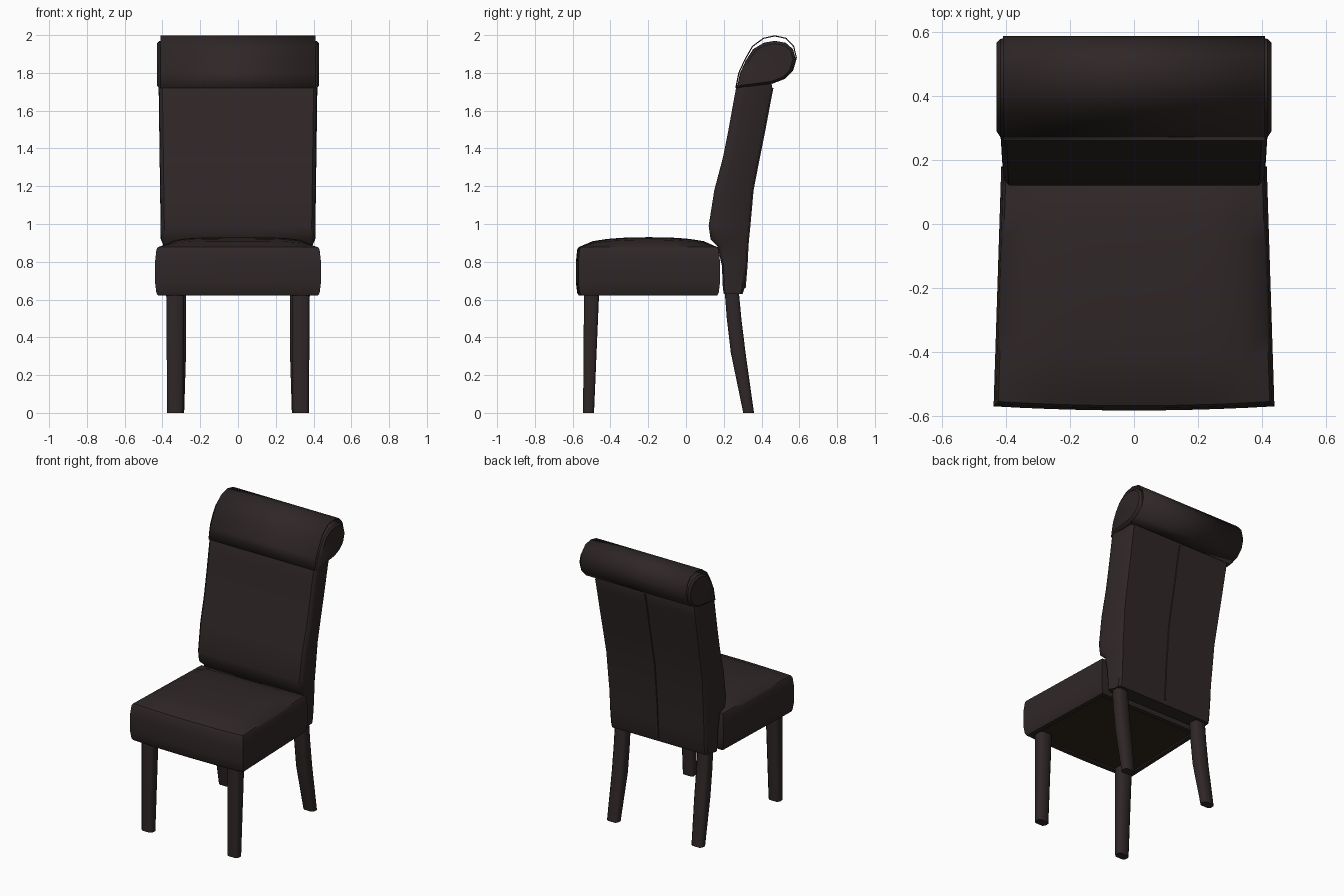
import bpy, bmesh, math
from mathutils import Vector

if "Cube" in bpy.data.objects:
    bpy.data.objects.remove(bpy.data.objects["Cube"])


def material(name, rgb):
    m = bpy.data.materials.new(name)
    m.diffuse_color = (*rgb, 1)
    m.use_nodes = True
    m.node_tree.nodes["Principled BSDF"].inputs["Base Color"].default_value = m.diffuse_color
    return m


LEATHER = material("dark brown leather", (0.029, 0.020, 0.020))
LINING = material("olive brown lining", (0.031, 0.021, 0.010))


def finish(bm, name, mats=(LEATHER,), angle=35):
    bmesh.ops.recalc_face_normals(bm, faces=bm.faces)
    me = bpy.data.meshes.new(name)
    bm.to_mesh(me)
    bm.free()
    ob = bpy.data.objects.new(name, me)
    bpy.context.collection.objects.link(ob)
    for m in mats:
        me.materials.append(m)
    bpy.ops.object.select_all(action='DESELECT')
    ob.select_set(True)
    bpy.context.view_layer.objects.active = ob
    bpy.ops.object.shade_smooth_by_angle(angle=math.radians(angle))
    return ob


def loft(name, rings, closed=True, angle=35):
    """Skin a list of equal-length point rings; closed rings get end caps."""
    bm = bmesh.new()
    vs = [[bm.verts.new(p) for p in r] for r in rings]
    n = len(rings[0])
    for a, b in zip(vs, vs[1:]):
        for i in range(n if closed else n - 1):
            j = (i + 1) % n
            bm.faces.new((a[i], a[j], b[j], b[i]))
    if closed:
        bm.faces.new(vs[0])
        bm.faces.new(vs[-1])
    return finish(bm, name, angle=angle)


# Seat: crowned grid top, boundary extruded down, lining set in below
def seat_point(u, v, grow, z):
    half = 0.412 - 0.012 * v + grow
    bow = 0.013 * (1 - u * u) * max(0, -v)
    return Vector((u * half, -0.195 + v * (0.36 + grow) - bow, z))


bm = bmesh.new()
bmesh.ops.create_grid(bm, x_segments=10, y_segments=10, size=1)
uv = {}
for vert in bm.verts:
    u, v = vert.co.x, vert.co.y
    crown = 0.052 * ((1 - u ** 4) * (1 - abs(v) ** 2.5)) ** 0.6
    uv[vert] = (u, v)
    vert.co = seat_point(u, v, 0, 0.878 + crown)
edges = [e for e in bm.edges if e.is_boundary]
for grow, z in ((0.008, 0.865), (0.015, 0.80), (0.015, 0.69), (0.008, 0.635),
                (0.0, 0.622), (-0.03, 0.622), (-0.03, 0.632)):
    old = {tuple(round(c, 5) for c in v.co): uv[v] for e in edges for v in e.verts}
    geom = bmesh.ops.extrude_edge_only(bm, edges=edges)["geom"]
    edges = [g for g in geom if isinstance(g, bmesh.types.BMEdge) and g.is_boundary]
    for v in {v for e in edges for v in e.verts}:
        uv[v] = old[tuple(round(c, 5) for c in v.co)]
        v.co = seat_point(*uv[v], grow, z)
for f in bmesh.ops.edgeloop_fill(bm, edges=edges)["faces"]:
    f.material_index = 1
finish(bm, "seat", (LEATHER, LINING))

# Backrest: cross-sections (z, front y, back y) from bottom to inside the roll
SECTIONS = [(0.63, 0.20, 0.30), (0.66, 0.195, 0.31), (0.78, 0.19, 0.32),
            (0.885, 0.165, 0.325), (0.92, 0.13, 0.328), (0.99, 0.12, 0.335),
            (1.18, 0.15, 0.352), (1.35, 0.195, 0.385), (1.50, 0.225, 0.415),
            (1.65, 0.252, 0.443), (1.72, 0.265, 0.457), (1.76, 0.28, 0.45),
            (1.84, 0.32, 0.46), (1.92, 0.37, 0.48)]
rings = []
for z, yf, yb in SECTIONS:
    t = (z - 0.63) / 1.3
    wm, wb = 0.405 + 0.018 * t, 0.365 + 0.03 * t
    if z < 0.9:
        wm -= 0.015
    half = [(wm - 0.02, 0), (wm - 0.004, 0.08), (wm, 0.25), (wm - 0.016, 0.55),
            (wb + 0.008, 0.88), (wb - 0.006, 1)]
    half = [(x, yf + (yb - yf) * k) for x, k in half]
    rings.append([(x, y, z) for x, y in half] + [(-x, y, z) for x, y in reversed(half)])
loft("backrest", rings, angle=40)

# Seam strip down the rear of the backrest
loft("rear_seam", [[(-0.012, yb - 0.01, z), (-0.007, yb + 0.006, z),
                    (0.007, yb + 0.006, z), (0.012, yb - 0.01, z)]
                   for z, yf, yb in SECTIONS[1:11]])

# Rolled top: thin cover wrapped over a core with padded ends
ROLL = [(0.264, 1.72), (0.28, 1.80), (0.312, 1.87), (0.352, 1.94), (0.41, 1.983),
        (0.47, 1.996), (0.53, 1.983), (0.57, 1.94), (0.584, 1.88),
        (0.565, 1.815), (0.52, 1.77), (0.455, 1.745)]
cover = loft("roll_cover", [[(x, y, z) for y, z in ROLL] for x in (-0.41, 0.41)],
             closed=False, angle=45)
thick = cover.modifiers.new("thickness", 'SOLIDIFY')
thick.thickness = 0.006
thick.offset = 0


def core_ring(x, s):
    return [(x, 0.455 + (y - 0.455) * s, 1.855 + (z - 1.86) * s - max(0, z - 1.9) * 0.18)
            for y, z in ROLL]


loft("roll_core", [core_ring(x, s) for x, s in
                   ((-0.43, 0.86), (-0.418, 0.96), (-0.40, 0.97),
                    (0.40, 0.97), (0.418, 0.96), (0.43, 0.86))], angle=40)


# Legs: tapered bars with chamfered corners, mirrored left and right
def leg(name, side, sections):
    rings = []
    for z, x0, x1, y0, y1 in sections:
        c = 0.014
        pts = [(x0 + c, y0), (x1 - c, y0), (x1, y0 + c), (x1, y1 - c),
               (x1 - c, y1), (x0 + c, y1), (x0, y1 - c), (x0, y0 + c)]
        rings.append([(side * x, y, z) for x, y in pts])
    loft(name, rings, angle=50)


for side, label in ((-1, "left"), (1, "right")):
    leg("front_leg_" + label, side, [(0, 0.29, 0.375, -0.545, -0.487),
                                     (0.635, 0.285, 0.38, -0.54, -0.46)])
    leg("back_leg_" + label, side, [(0, 0.285, 0.37, 0.303, 0.36),
                                    (0.32, 0.275, 0.365, 0.237, 0.315),
                                    (0.50, 0.275, 0.365, 0.216, 0.293),
                                    (0.64, 0.275, 0.365, 0.205, 0.28)])
